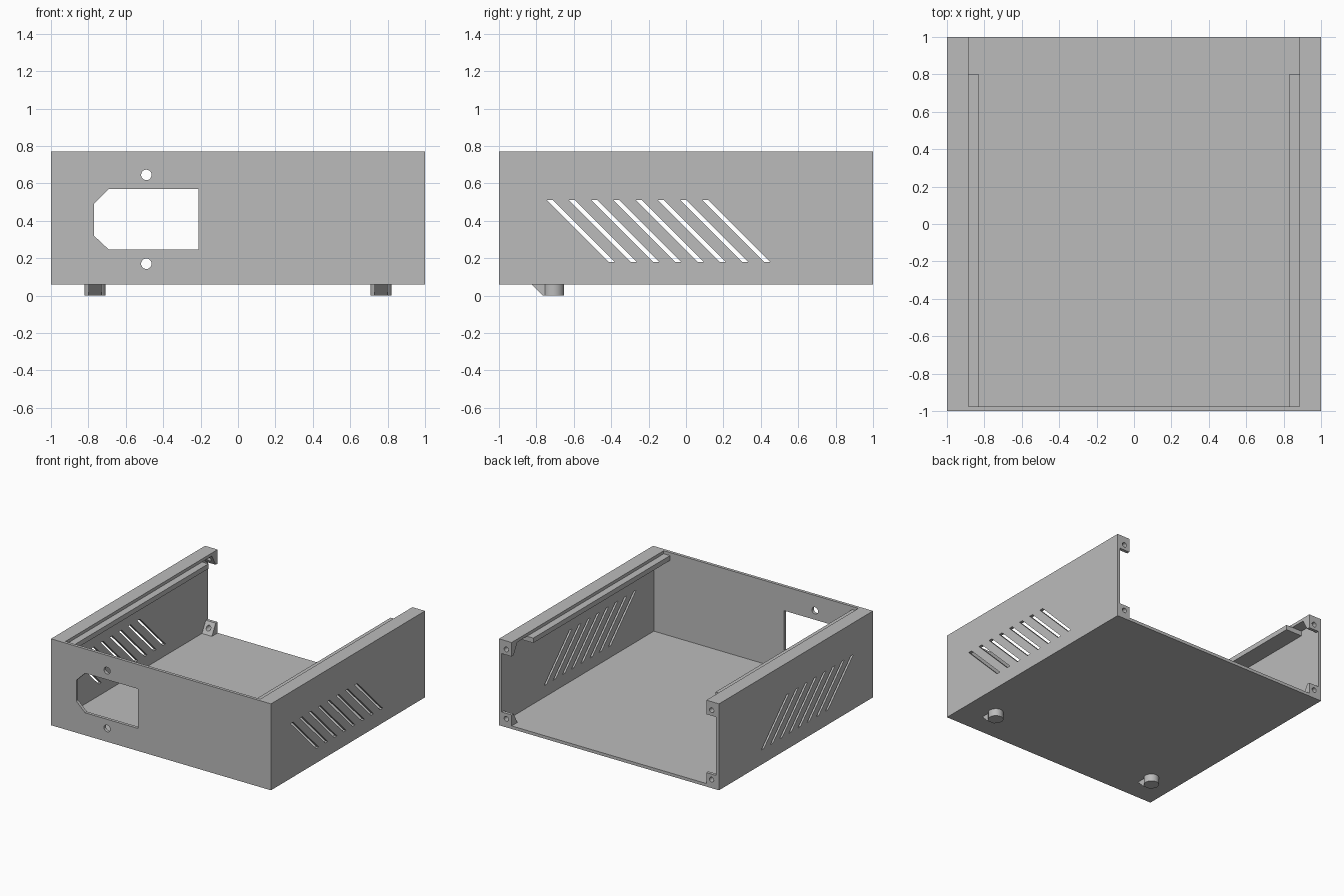
import bpy
import bmesh
from math import sin, cos, tau, radians
from mathutils import Matrix

if "Cube" in bpy.data.objects:
    bpy.data.objects.remove(bpy.data.objects["Cube"])

# Single colour
grey = bpy.data.materials.new("plain grey")
grey.use_nodes = True
grey.diffuse_color = (0.5, 0.5, 0.5, 1)
grey.node_tree.nodes["Principled BSDF"].inputs["Base Color"].default_value = (0.5, 0.5, 0.5, 1)

BOTTOM, TOP, WALL = 0.06, 0.77, 0.025
INNER = 1 - WALL
LIP = 0.885          # inner edge of the top flanges and screw tabs
AXES = {             # profile plane (u, v) and extrusion direction
    "x": Matrix(((0, 0, 1), (1, 0, 0), (0, 1, 0))),
    "y": Matrix(((1, 0, 0), (0, 0, -1), (0, 1, 0))),
    "z": Matrix.Identity(3),
}
parts = []


def rect(u0, u1, v0, v1):
    return [(u0, v0), (u1, v0), (u1, v1), (u0, v1)]


def circle(u, v, r, n=32):
    return [(u + r * cos(tau * i / n), v + r * sin(tau * i / n)) for i in range(n)]


def prism(name, axis, start, end, outline, holes=(), reshape=None):
    """Extrude an outline with holes along an axis between two positions."""
    curve = bpy.data.curves.new(name, "CURVE")
    curve.dimensions = "2D"
    curve.fill_mode = "BOTH"
    curve.extrude = abs(end - start) / 2
    for loop in [outline, *holes]:
        spline = curve.splines.new("POLY")
        spline.points.add(len(loop) - 1)
        for point, (u, v) in zip(spline.points, loop):
            point.co = (u, v, 0, 1)
        spline.use_cyclic_u = True
    temp = bpy.data.objects.new(name, curve)
    mesh = bpy.data.meshes.new_from_object(temp)
    bpy.data.objects.remove(temp)
    bpy.data.curves.remove(curve)

    bm = bmesh.new()
    bm.from_mesh(mesh)
    bmesh.ops.remove_doubles(bm, verts=bm.verts, dist=0.0001)
    middle = (start + end) / 2
    for vert in bm.verts:
        vert.co = AXES[axis] @ vert.co
        setattr(vert.co, axis, getattr(vert.co, axis) + middle)
        if reshape:
            reshape(vert.co)
    bmesh.ops.recalc_face_normals(bm, faces=bm.faces)
    bm.to_mesh(mesh)
    bm.free()
    mesh.materials.clear()
    mesh.materials.append(grey)
    obj = bpy.data.objects.new(name, mesh)
    bpy.context.collection.objects.link(obj)
    parts.append(obj)
    return obj


# Floor, and front panel with socket opening and two screw holes
prism("floor", "z", BOTTOM, BOTTOM + WALL, rect(-INNER, INNER, -INNER, 1))
socket = [(-0.77, 0.32), (-0.69, 0.245), (-0.21, 0.245),
          (-0.21, 0.57), (-0.69, 0.57), (-0.77, 0.49)]
prism("front_panel", "y", -1, -INNER, rect(-1, 1, BOTTOM, TOP),
      [socket, circle(-0.49, 0.645, 0.028), circle(-0.49, 0.17, 0.028)])

# Slanted ventilation slots shared by both side panels
slots = []
for i in range(8):
    y = -0.745 + i * 0.119
    slots.append([(y, 0.51), (y + 0.033, 0.51), (y + 0.363, 0.18), (y + 0.33, 0.18)])


def slope_tab(at_top):
    """Deepen the front of a tab towards the surface it stands on."""
    def reshape(co):
        if co.y < 0.99:
            rise = TOP - WALL - co.z if at_top else co.z - BOTTOM - WALL
            co.y = 0.925 + 0.55 * rise
    return reshape


for side, label in ((1, "left"), (-1, "right")):
    prism(label + "_side_panel", "x", side * INNER, side,
          rect(-INNER, 1, BOTTOM, TOP), slots)
    prism(label + "_top_flange", "x", side * LIP, side * INNER,
          rect(-INNER, 1, TOP - WALL, TOP))
    prism(label + "_lid_rail", "x", side * 0.828, side * INNER,
          rect(-INNER, 0.8, 0.705, TOP - WALL))

    # Screw tabs at the open back
    for level, z0, at_top in (("lower", BOTTOM + WALL, False), ("upper", 0.655, True)):
        prism(label + "_" + level + "_screw_tab", "y", 0.9, 1,
              rect(side * LIP, side * INNER, z0, z0 + 0.09),
              [circle(side * 0.933, z0 + 0.045, 0.02, 20)], slope_tab(at_top))

    # Round front foot with a sloping brace
    x = side * 0.765
    prism(label + "_foot", "z", 0, BOTTOM, circle(x, -0.708, 0.057))
    prism(label + "_foot_brace", "x", x - 0.034, x + 0.034,
          [(-0.825, BOTTOM), (-0.765, 0), (-0.71, 0), (-0.71, BOTTOM)])

# Smooth the round parts, keep edges crisp
bpy.ops.object.select_all(action="DESELECT")
for obj in parts:
    obj.select_set(True)
bpy.context.view_layer.objects.active = parts[0]
bpy.ops.object.shade_smooth_by_angle(angle=radians(30))
